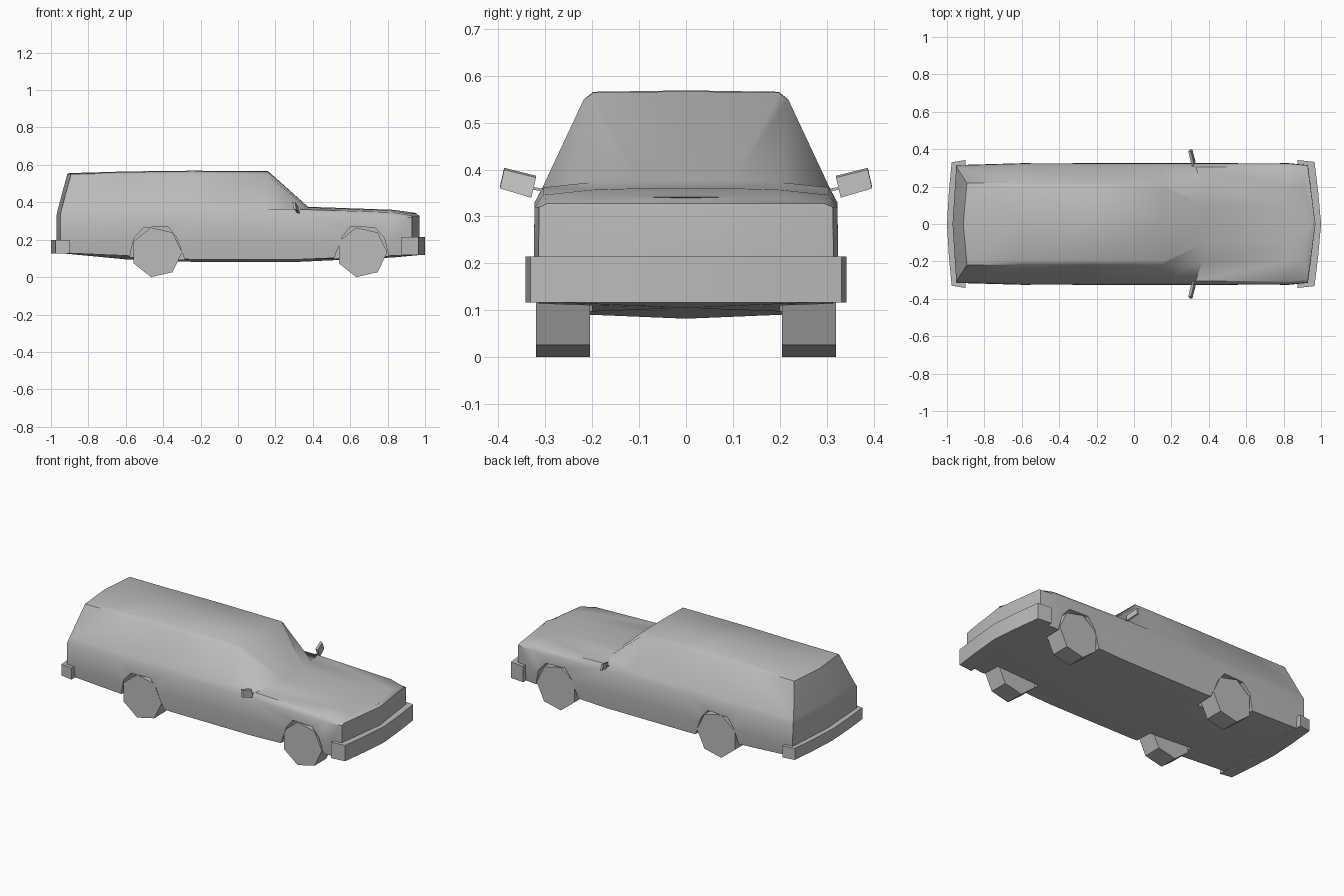
import bpy, bmesh
from math import radians, sin, cos, tau
from mathutils import Vector

cube = bpy.data.objects.get("Cube")
if cube:
    bpy.data.objects.remove(cube, do_unlink=True)

grey = bpy.data.materials.new("plain grey")
grey.use_nodes = True
colour = (0.5, 0.5, 0.5, 1)
grey.diffuse_color = colour
grey.node_tree.nodes["Principled BSDF"].inputs["Base Color"].default_value = colour


def make(name, verts, faces):
    mesh = bpy.data.meshes.new(name)
    mesh.from_pydata(verts, [], faces)
    bm = bmesh.new()
    bm.from_mesh(mesh)
    bmesh.ops.recalc_face_normals(bm, faces=bm.faces)
    bm.to_mesh(mesh)
    bm.free()
    mesh.materials.append(grey)
    obj = bpy.data.objects.new(name, mesh)
    bpy.context.collection.objects.link(obj)
    return obj


def prism(name, outline, offset):
    """Extrude a closed outline of 3D points along an offset."""
    n = len(outline)
    verts = [Vector(p) for p in outline]
    verts += [p + Vector(offset) for p in verts]
    faces = [list(range(n)), list(range(n, 2 * n))]
    faces += [(i, (i + 1) % n, n + (i + 1) % n, n + i) for i in range(n)]
    return make(name, verts, faces)


def activate(obj):
    bpy.ops.object.select_all(action='DESELECT')
    obj.select_set(True)
    bpy.context.view_layer.objects.active = obj


def smooth(obj, degrees):
    activate(obj)
    bpy.ops.object.shade_smooth_by_angle(angle=radians(degrees))


# Body stations from tail to nose: lower x, floor middle, floor edge, upper x, top
stations = [
    (-.95, .13, .13, -.885, .556),
    (-.6, .095, .115, -.6, .565),
    (-.25, .082, .095, -.25, .569),
    (.14, .082, .095, .16, .567),
    (.33, .082, .095, .375, .376),
    (.83, .105, .115, .83, .36),
    (.93, .118, .118, .92, .342),
]


def section(index):
    x, mid, edge, top_x, top = stations[index]
    cabin = index < 4
    end = index in (0, len(stations) - 1)
    tuck = .01 if end else 0
    belt = .33 if index < 5 else .32
    lower = [(x, 0, mid), (x, .315 - tuck, edge), (x, .325 - tuck, .2),
             (x, .323 - tuck, belt)]
    if cabin:
        upper = [(x + .006, .307 - tuck, .36), (top_x - .008, .218, .55),
                 (top_x, .198, top - .003), (top_x, 0, top)]
    else:
        upper = [(x, .305 - tuck, top - .014), (top_x - .01, .2, top - .003),
                 (top_x, .1, top), (top_x, 0, top)]
    # The tail and nose come to a shallow point on the centre line
    if end:
        push = -.02 if index == 0 else .04
        for half in (lower, upper):
            for i, p in enumerate(half):
                if p[1] == 0:
                    half[i] = (p[0] + push, 0, p[2])
    return lower + upper


def build_body():
    rows = [section(i) for i in range(len(stations))]
    n = len(rows[0])
    verts = [p for row in rows for p in row]
    faces = []
    for r in range(len(rows) - 1):
        for k in range(n - 1):
            a = r * n + k
            faces.append((a, a + 1, a + n + 1, a + n))
    # Tail and nose panels
    for r, push in ((0, -.02), (len(rows) - 1, .04)):
        column = [r * n]
        for k in range(2, n - 2):
            x, y, z = rows[r][k]
            column.append(len(verts))
            verts.append((x + push, 0, z))
        column.append(r * n + n - 1)
        for k in range(1, n - 2):
            a = r * n + k
            faces.append((a, a + 1, column[k], column[k - 1]))
    body = make("body", verts, faces)
    mirror = body.modifiers.new("both sides", 'MIRROR')
    mirror.use_axis = (False, True, False)
    mirror.use_clip = True
    return body


body = build_body()

# Wheel arches, cut from the body
arch = [(-.15, .0), (-.14, .13), (-.12, .21), (-.07, .265), (.06, .27),
        (.105, .215), (.15, .095), (.16, .0)]
axles = {"rear": -.435, "front": .662}
cutters = []
for where, axle in axles.items():
    flip = 1 if where == "rear" else -1
    for side in (-1, 1):
        outline = [(axle + flip * dx, side * .2, z) for dx, z in arch]
        cutter = prism("arch_cutter", outline, (0, side * .2, 0))
        cutter.hide_render = True
        cutters.append(cutter)
        cut = body.modifiers.new("wheel arch", 'BOOLEAN')
        cut.operation = 'DIFFERENCE'
        cut.solver = 'EXACT'
        cut.object = cutter
activate(body)
for modifier in list(body.modifiers):
    bpy.ops.object.modifier_apply(modifier=modifier.name)
for cutter in cutters:
    bpy.data.objects.remove(cutter, do_unlink=True)
smooth(body, 42)

# Seven-sided wheels
radius, count = .136, 7
for where, axle in axles.items():
    for label, side in (("left", 1), ("right", -1)):
        ring = [(axle + radius * cos(tau * i / count), side * .205,
                 .1326 + radius * sin(tau * i / count)) for i in range(count)]
        prism(f"{where}_{label}_wheel", ring, (0, side * .115, 0))


# Wrap-around bumpers
def bumper(name, half, low, high):
    path = half + [(x, -y) for x, y in reversed(half[:-1])]
    obj = prism(name, [(x, y, low) for x, y in path], (0, 0, high - low))
    smooth(obj, 30)


bumper("front_bumper", [(.875, .31), (.875, .342), (.965, .332), (.985, .17), (1, 0)],
       .117, .215)
bumper("rear_bumper", [(-.9, .31), (-.9, .342), (-.975, .33), (-.99, .17), (-1, 0)],
       .127, .198)

# Door mirrors on short stalks
for label, side in (("left", 1), ("right", -1)):
    glass = [(.325, .328, .355), (.305, .39, .341), (.305, .397, .382),
             (.325, .32, .4)]
    glass = [(.33, .33, .34), (.312, .397, .36), (.305, .388, .4), (.32, .32, .383)]
    # The housing rises away from the door
    glass = [(x, side * y, z) for x, y, z in glass]
    prism(f"{label}_mirror", glass, (-.014, 0, .004))
    stalk = [(.31, side * .3, .352), (.322, side * .3, .352),
             (.322, side * .33, .358), (.31, side * .33, .358)]
    prism(f"{label}_mirror_stalk", stalk, (0, 0, .006))
